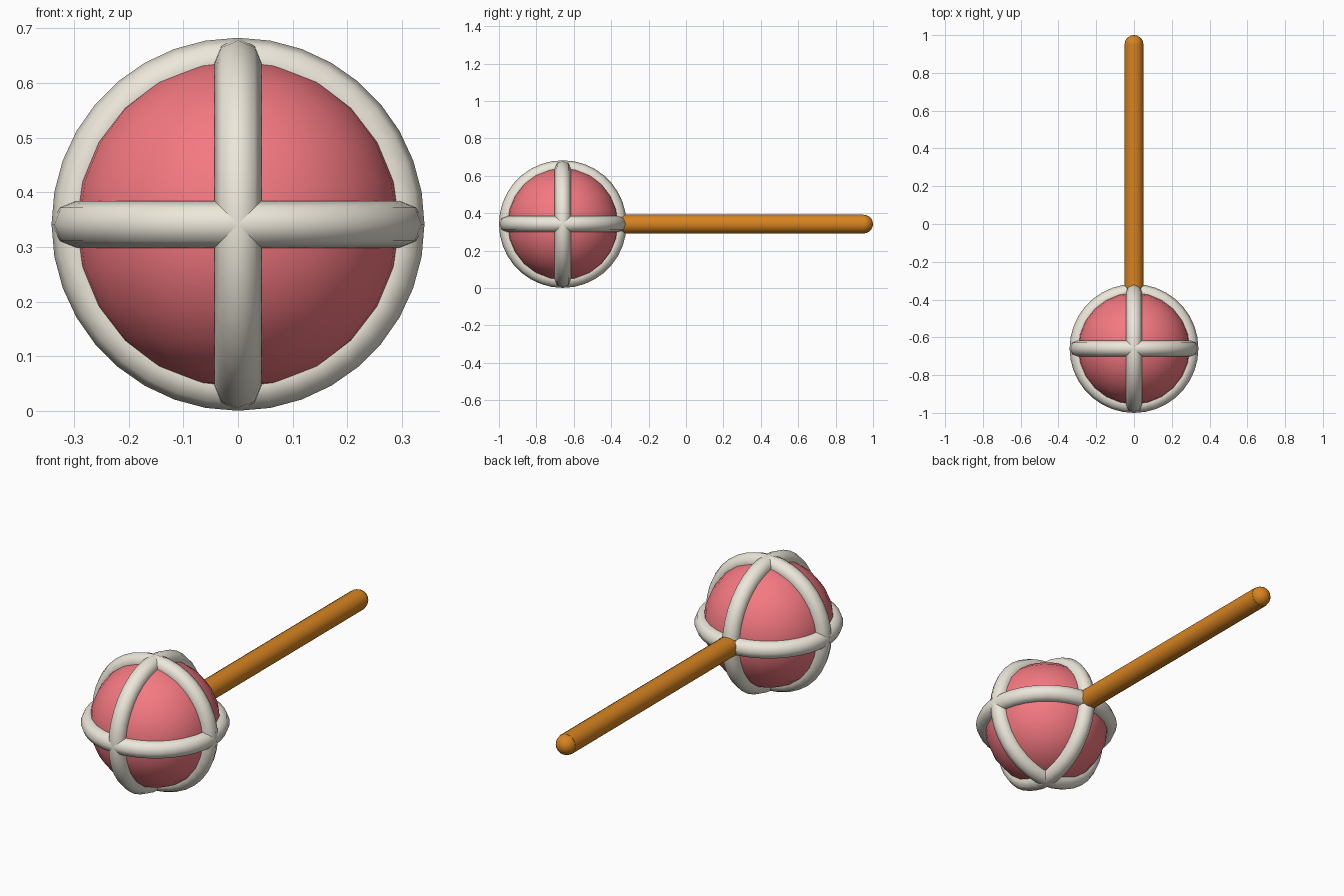
import bpy
from math import pi, radians

if "Cube" in bpy.data.objects:
    bpy.data.objects.remove(bpy.data.objects["Cube"])

CENTRE = (0, -0.659, 0.3415)
HANDLE_END = 0.95


def finish(name, color):
    ob = bpy.context.object
    ob.name = name
    mat = bpy.data.materials.get(color[0]) or bpy.data.materials.new(color[0])
    mat.diffuse_color = (*color[1], 1)
    mat.use_nodes = True
    mat.node_tree.nodes["Principled BSDF"].inputs["Base Color"].default_value = mat.diffuse_color
    ob.data.materials.append(mat)
    bpy.ops.object.shade_smooth_by_angle(angle=radians(50))
    return ob


PINK = ("pink", (0.91, 0.19, 0.22))
CREAM = ("cream", (0.84, 0.80, 0.70))
WOOD = ("wood", (0.68, 0.23, 0.015))

# Round head
bpy.ops.mesh.primitive_uv_sphere_add(segments=24, ring_count=12, radius=0.3, location=CENTRE)
finish("head_ball", PINK)

# Three padded bands, one around each axis
bands = {"level": (0, 0, 0), "cross": (pi / 2, 0, 0), "lengthwise": (0, pi / 2, 0)}
for name, rot in bands.items():
    bpy.ops.mesh.primitive_torus_add(major_segments=36, minor_segments=8, major_radius=0.298,
                                     minor_radius=0.043, location=CENTRE, rotation=rot)
    finish(name + "_band", CREAM)

# Handle rod, starting inside the head
start = -0.40
bpy.ops.mesh.primitive_cylinder_add(vertices=16, radius=0.051, depth=HANDLE_END - start,
                                    location=(0, (HANDLE_END + start) / 2, CENTRE[2]),
                                    rotation=(pi / 2, 0, 0))
finish("handle", WOOD)

# Rounded handle tip
bpy.ops.mesh.primitive_uv_sphere_add(segments=16, ring_count=10, radius=0.05,
                                     location=(0, HANDLE_END, CENTRE[2]), rotation=(pi / 2, 0, 0))
finish("handle_tip", WOOD)
